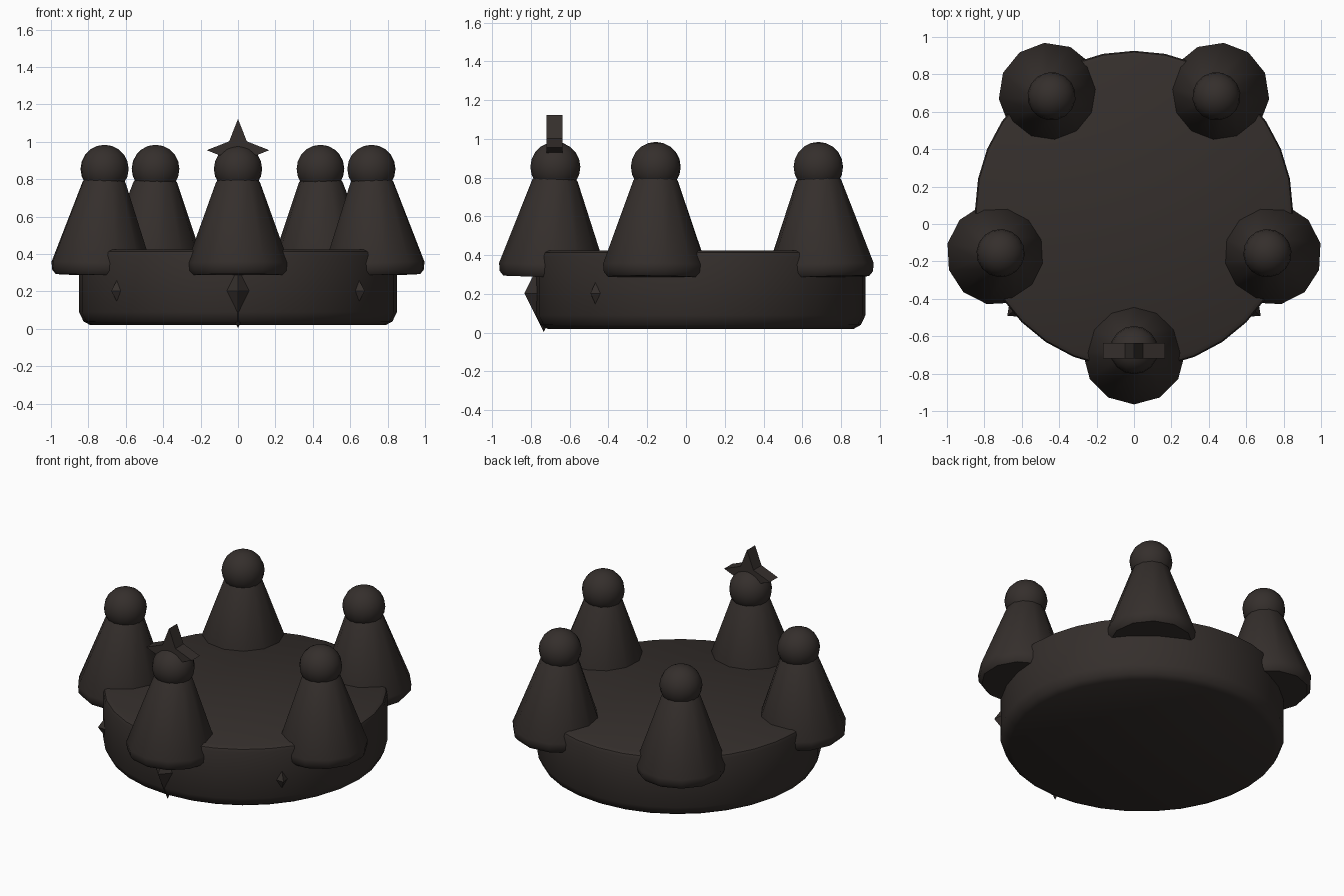
import bpy, bmesh
from math import sin, cos, pi, radians
from mathutils import Matrix, Vector

if "Cube" in bpy.data.objects:
    bpy.data.objects.remove(bpy.data.objects["Cube"])

CY = 0.076  # centre of the ring in y

mat = bpy.data.materials.new("dark_metal")
mat.diffuse_color = (0.035, 0.028, 0.025, 1)
mat.use_nodes = True
mat.node_tree.nodes["Principled BSDF"].inputs["Base Color"].default_value = mat.diffuse_color


def finish(bm, name, matrix, smooth=None):
    bmesh.ops.recalc_face_normals(bm, faces=bm.faces)
    me = bpy.data.meshes.new(name)
    bm.to_mesh(me)
    bm.free()
    ob = bpy.data.objects.new(name, me)
    bpy.context.collection.objects.link(ob)
    me.materials.append(mat)
    ob.matrix_world = matrix
    if smooth:
        bpy.ops.object.select_all(action='DESELECT')
        ob.select_set(True)
        bpy.context.view_layer.objects.active = ob
        bpy.ops.object.shade_smooth_by_angle(angle=radians(smooth))
    return ob


def lathe(name, profile, sides, matrix, smooth):
    """Capped solid of revolution from (radius, z) points."""
    bm = bmesh.new()
    rings = [[bm.verts.new((r * cos(2 * pi * i / sides), r * sin(2 * pi * i / sides), z))
              for i in range(sides)] for r, z in profile]
    for a, b in zip(rings, rings[1:]):
        for i in range(sides):
            j = (i + 1) % sides
            bm.faces.new((a[i], a[j], b[j], b[i]))
    bm.faces.new(rings[0])
    bm.faces.new(rings[-1])
    return finish(bm, name, matrix, smooth)


def around(angle):
    """Frame at the ring centre whose +x points outward, angle from the front."""
    return Matrix.Translation((0, CY, 0)) @ Matrix.Rotation(angle - pi / 2, 4, 'Z')


# round base band with softened rims
lathe("base", [(0.79, 0.02), (0.826, 0.04), (0.85, 0.09), (0.85, 0.395),
               (0.843, 0.413), (0.82, 0.425)], 32,
      Matrix.Translation((0, CY, 0)), 40)

# five spikes, leaning slightly inward, each with a ball on top
for k in range(5):
    frame = around(2 * pi * k / 5) @ Matrix.Translation((0.75, 0, 0.855))
    lean = frame @ Matrix.Rotation(radians(-2), 4, 'Y')
    lathe(f"spike_{k + 1}", [(0.248, -0.57), (0.268, -0.547), (0.273, -0.505),
                             (0.117, -0.07), (0.10, -0.05)], 12, lean, 40)
    bm = bmesh.new()
    bmesh.ops.create_uvsphere(bm, u_segments=16, v_segments=10, radius=0.129)
    finish(bm, f"spike_ball_{k + 1}", frame, 60)

# faceted gems set in the band
for name, ang, r, size in (("front_gem", 0, 0.81, (0.1, 0.09, 0.2)),
                           ("right_gem", radians(50), 0.815, (0.07, 0.06, 0.1)),
                           ("left_gem", radians(-50), 0.815, (0.07, 0.06, 0.1))):
    bm = bmesh.new()
    ring = [bm.verts.new(v) for v in ((1, 0, 0), (0, 1, 0), (-1, 0, 0), (0, -1, 0))]
    tips = [bm.verts.new((0, 0, s)) for s in (1, -1)]
    for tip in tips:
        for i in range(4):
            bm.faces.new((ring[i], ring[(i + 1) % 4], tip))
    bmesh.ops.scale(bm, vec=Vector(size), verts=bm.verts)
    finish(bm, name, around(ang) @ Matrix.Translation((r, 0, 0.203)))

# four-pointed star on the front ball
bm = bmesh.new()
outline = []
for i in range(8):
    r = 0.067 if i % 2 else 0.167
    outline.append(bm.verts.new((r * sin(i * pi / 4), -0.042, r * cos(i * pi / 4))))
face = bm.faces.new(outline)
ext = bmesh.ops.extrude_face_region(bm, geom=[face], use_keep_orig=True)
bmesh.ops.translate(bm, vec=(0, 0.084, 0),
                    verts=[g for g in ext["geom"] if isinstance(g, bmesh.types.BMVert)])
finish(bm, "star", Matrix.Translation((0, -0.678, 0.955)))
